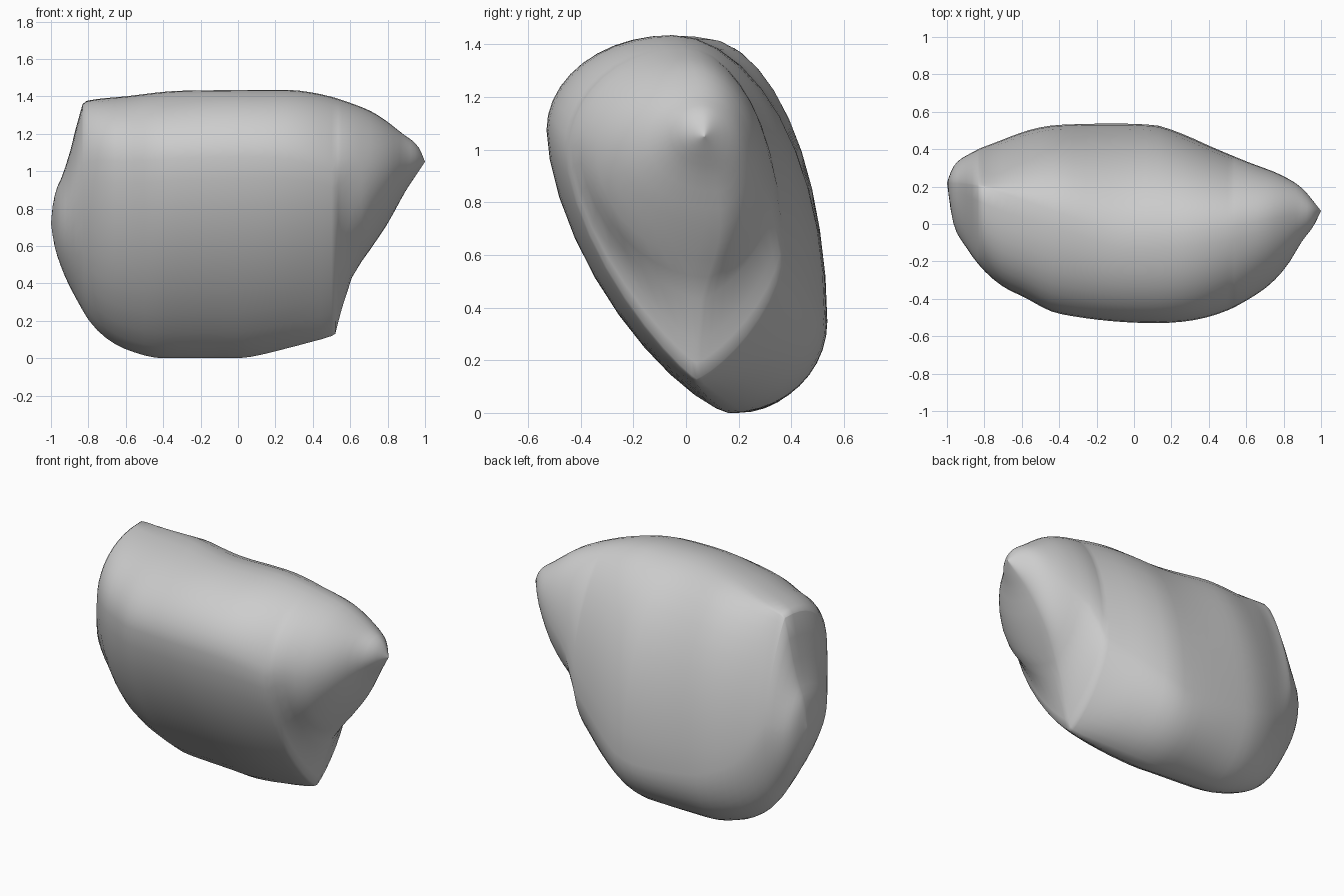
import bpy
import bmesh
from math import cos, sin, pi

cube = bpy.data.objects.get("Cube")
if cube:
    bpy.data.objects.remove(cube, do_unlink=True)


def smooth_curve(points):
    """Return a function that runs smoothly through (x, value) points without overshoot."""
    slopes = [(b[1] - a[1]) / (b[0] - a[0]) for a, b in zip(points, points[1:])]
    tangents = [slopes[0]]
    for s, t in zip(slopes, slopes[1:]):
        mean = (s + t) / 2
        limit = 2 * min(abs(s), abs(t))
        tangents.append(max(-limit, min(limit, mean)) if s * t > 0 else 0)
    tangents.append(slopes[-1])

    def value(x):
        i = 0
        while i < len(points) - 2 and x > points[i + 1][0]:
            i += 1
        (left, a), (right, b) = points[i], points[i + 1]
        width = right - left
        t = (x - left) / width
        blend = t * t * (3 - 2 * t)
        start = t * (1 - t) ** 2 * tangents[i]
        end = t * t * (t - 1) * tangents[i + 1]
        return a + (b - a) * blend + (start + end) * width

    return value


# Outline of the cushion seen from the front: upper and lower edge
top_edge = smooth_curve([
    (-1, .72), (-.99, .82), (-.93, 1), (-.88, 1.17), (-.84, 1.34), (-.81, 1.375),
    (-.6, 1.4), (-.3, 1.43), (.25, 1.435), (.45, 1.41), (.6, 1.365), (.73, 1.31),
    (.88, 1.2), (.97, 1.12), (1, 1.05)])
bottom_edge = smooth_curve([
    (-1, .72), (-.985, .62), (-.95, .5), (-.85, .29), (-.78, .18), (-.68, .09),
    (-.55, .03), (-.4, 0), (0, 0), (.13, .02), (.25, .05), (.4, .09), (.52, .13),
    (.535, .19), (.6, .41), (.7, .57), (.8, .72), (.9, .9), (.96, .99), (1, 1.05)])

# Outline seen from above: front and back bulge
front_bulge = smooth_curve([
    (-1, .22), (-.97, .02), (-.9, -.12), (-.81, -.24), (-.7, -.335), (-.6, -.385),
    (-.4, -.48), (.12, -.53), (.28, -.52), (.48, -.47), (.6, -.41), (.73, -.32),
    (.82, -.22), (.9, -.09), (.96, -.01), (1, .07)])
back_bulge = smooth_curve([
    (-1, .22), (-.97, .3), (-.87, .38), (-.73, .44), (-.55, .505), (-.4, .53),
    (-.1, .537), (.1, .53), (.25, .485), (.42, .41), (.6, .335), (.8, .255),
    (.9, .19), (1, .07)])

# Where the seam runs and how high each bulge sits
top_seam = smooth_curve([(-1, .22), (-.82, .2), (-.4, .06), (0, -.06), (.5, -.02), (.8, .04), (1, .07)])
bottom_seam = smooth_curve([(-1, .22), (-.7, .23), (-.3, .19), (0, .16), (.53, .04), (.8, .13), (1, .07)])
front_height = smooth_curve([(-1, .5), (-.9, .65), (-.72, .74), (0, .75), (.53, .68), (.7, .56), (1, .5)])
back_height = smooth_curve([(-1, .5), (-.6, .3), (0, .24), (.6, .4), (1, .5)])

# Roundness of each quarter: two is an ellipse, less pinches it towards the seam
upper_front_round = smooth_curve([(-1, 2), (-.75, 2.3), (-.3, 2), (1, 2)])
upper_back_round = smooth_curve([(-1, 1.9), (-.9, 1.4), (-.82, 1.15), (-.65, 1.6), (-.35, 2), (1, 2)])
lower_front_round = smooth_curve([(-1, 1.8), (-.5, 1.4), (.2, 1.3), (.535, 1.15), (.7, 2), (1, 2)])
lower_back_round = smooth_curve([(-1, 2), (0, 2), (.35, 1.7), (.535, 1.25), (.75, 1.7), (1, 2)])


def section(x, steps=10):
    """Closed ring of four rounded quarters around the cushion at x."""
    top, bottom = top_edge(x), bottom_edge(x)
    front = (front_bulge(x), bottom + (top - bottom) * front_height(x))
    back = (back_bulge(x), bottom + (top - bottom) * back_height(x))
    upper, lower = (top_seam(x), top), (bottom_seam(x), bottom)
    quarters = [
        (front, upper, upper_front_round(x), False),
        (back, upper, upper_back_round(x), True),
        (back, lower, lower_back_round(x), False),
        (front, lower, lower_front_round(x), True)]
    ring = []
    for (side_y, side_z), (seam_y, seam_z), power, backwards in quarters:
        for i in range(steps):
            a = pi / 2 * (steps - i if backwards else i) / steps
            c, s = max(cos(a), 0) ** (2 / power), max(sin(a), 0) ** (4 / (power + 2))
            ring.append((x, seam_y + (side_y - seam_y) * c, side_z + (seam_z - side_z) * s))
    return ring


# Cushion body lofted from end to end, with extra rings at the pinched corners
count = 48
stations = [-cos(pi * i / count) for i in range(1, count)]
stations = sorted(stations + [-.83, -.81, .52, .535])

bm = bmesh.new()
rings = [[bm.verts.new(p) for p in section(x)] for x in stations]
for ring, following in zip(rings, rings[1:]):
    for i in range(len(ring)):
        bm.faces.new((ring[i - 1], ring[i], following[i], following[i - 1]))
for ring, x in ((rings[0], -1), (rings[-1], 1)):
    tip = bm.verts.new((x, top_seam(x), top_edge(x)))
    for i in range(len(ring)):
        bm.faces.new((ring[i - 1], ring[i], tip))
bmesh.ops.recalc_face_normals(bm, faces=bm.faces)
for face in bm.faces:
    face.smooth = True
mesh = bpy.data.meshes.new("cushion")
bm.to_mesh(mesh)
bm.free()

cushion = bpy.data.objects.new("cushion", mesh)
bpy.context.collection.objects.link(cushion)

# Plain grey cloth
cloth = bpy.data.materials.new("grey_cloth")
cloth.use_nodes = True
grey = (.61, .61, .61, 1)
cloth.diffuse_color = grey
cloth.node_tree.nodes["Principled BSDF"].inputs["Base Color"].default_value = grey
mesh.materials.append(cloth)
